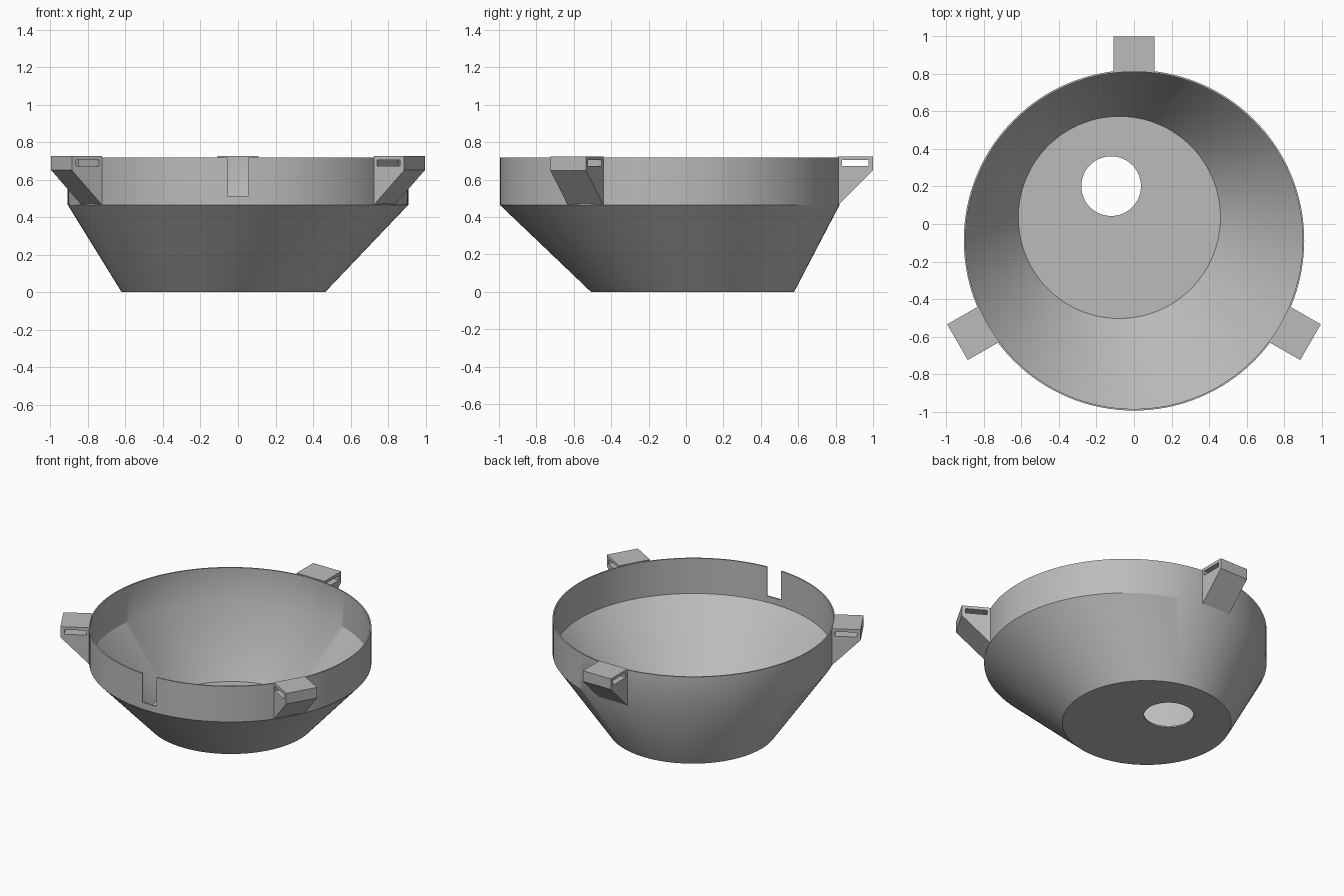
import bpy, bmesh, math
from mathutils import Matrix, Vector

if "Cube" in bpy.data.objects:
    bpy.data.objects.remove(bpy.data.objects["Cube"])

grey = bpy.data.materials.new("plain grey")
grey.use_nodes = True
grey.diffuse_color = (0.5, 0.5, 0.5, 1)
grey.node_tree.nodes["Principled BSDF"].inputs["Base Color"].default_value = (0.5, 0.5, 0.5, 1)

SEGMENTS = 128
RIM = Vector((0, -0.087, 0))       # centre of the upper ring
BASE = Vector((-0.078, 0.035, 0))  # centre of the floor
HOLE = Vector((-0.122, 0.202, 0))  # centre of the floor hole


def add_object(name, bm):
    bmesh.ops.recalc_face_normals(bm, faces=bm.faces)
    mesh = bpy.data.meshes.new(name)
    bm.to_mesh(mesh)
    bm.free()
    obj = bpy.data.objects.new(name, mesh)
    bpy.context.collection.objects.link(obj)
    mesh.materials.append(grey)
    return obj


def box(name, low, high):
    low, high = Vector(low), Vector(high)
    bm = bmesh.new()
    size = Matrix.Diagonal((*(high - low), 1))
    bmesh.ops.create_cube(bm, size=1, matrix=Matrix.Translation((low + high) / 2) @ size)
    return add_object(name, bm)


def select_only(obj):
    bpy.ops.object.select_all(action="DESELECT")
    obj.select_set(True)
    bpy.context.view_layer.objects.active = obj


def cut(obj, cutter):
    mod = obj.modifiers.new("cut", "BOOLEAN")
    mod.operation = "DIFFERENCE"
    mod.solver = "EXACT"
    mod.object = cutter
    select_only(obj)
    bpy.ops.object.modifier_apply(modifier=mod.name)
    bpy.data.objects.remove(cutter)


# Funnel bowl: circles lofted into one closed thin shell
def circle(bm, centre, radius, z):
    step = 2 * math.pi / SEGMENTS
    return [bm.verts.new((centre.x + radius * math.cos(i * step),
                          centre.y + radius * math.sin(i * step), z))
            for i in range(SEGMENTS)]


bm = bmesh.new()
loops = [circle(bm, *ring) for ring in (
    (HOLE, 0.159, 0), (BASE, 0.543, 0),
    (RIM, 0.908, 0.465), (RIM, 0.908, 0.718),
    (RIM, 0.899, 0.718), (RIM, 0.899, 0.468),
    (BASE, 0.539, 0.01), (HOLE, 0.159, 0.01))]
for a, b in zip(loops, loops[1:] + loops[:1]):
    for i in range(SEGMENTS):
        j = (i + 1) % SEGMENTS
        bm.faces.new((a[i], a[j], b[j], b[i]))
bowl = add_object("funnel_bowl", bm)

# Notch in the front of the ring
cut(bowl, box("notch_cutter", (-0.055, -1.1, 0.513), (0.055, -0.9, 0.8)))
select_only(bowl)
bpy.ops.object.shade_smooth_by_angle(angle=math.radians(30))

# Three slotted mounting lugs around the ring
PROFILE = [(0.901, 0.725), (1.087, 0.725), (1.087, 0.65), (0.901, 0.465)]
for name, angle in (("back_lug", 90), ("right_lug", 210), ("left_lug", 330)):
    bm = bmesh.new()
    face = bm.faces.new([bm.verts.new((r, -0.11, z)) for r, z in PROFILE])
    sweep = bmesh.ops.extrude_face_region(bm, geom=[face])
    bmesh.ops.translate(bm, vec=(0, 0.22, 0),
                        verts=[v for v in sweep["geom"] if isinstance(v, bmesh.types.BMVert)])
    lug = add_object(name, bm)
    cut(lug, box("slot_cutter", (0.92, -0.2, 0.672), (1.062, 0.2, 0.704)))
    lug.data.transform(Matrix.Translation(RIM) @ Matrix.Rotation(math.radians(angle), 4, "Z"))
